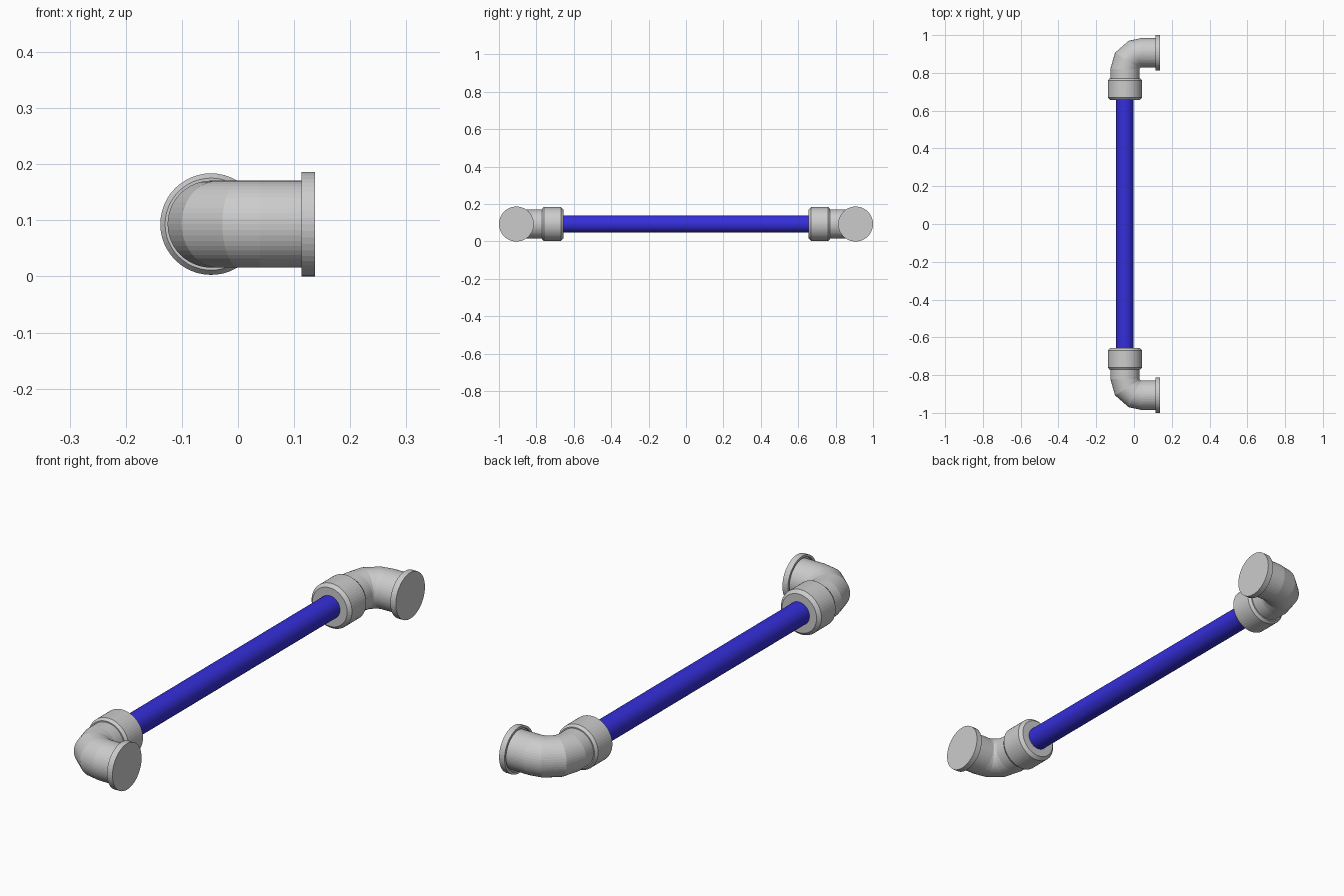
import bpy, bmesh
from math import sin, cos, tau, radians
from mathutils import Vector

if "Cube" in bpy.data.objects:
    bpy.data.objects.remove(bpy.data.objects["Cube"])

SIDES = 48
Z = 0.0933                    # height of the common centre plane
PIPE_X, FLANGE_Y = -0.048, 0.9067
UP = Vector((0, 0, 1))


def sweep(name, rings, mirror=True):
    """Loft circles given as (centre, axis, radius); both ends are capped."""
    bm = bmesh.new()
    loops = []
    for centre, axis, r in rings:
        side = Vector(axis).normalized().cross(UP)
        loops.append([bm.verts.new(Vector(centre) + r * (cos(tau * i / SIDES) * side + sin(tau * i / SIDES) * UP))
                      for i in range(SIDES)])
    for a, b in zip(loops, loops[1:]):
        for i in range(SIDES):
            j = (i + 1) % SIDES
            bm.faces.new((a[i], a[j], b[j], b[i]))
    bm.faces.new(loops[0])
    bm.faces.new(loops[-1])
    bmesh.ops.recalc_face_normals(bm, faces=bm.faces)
    mesh = bpy.data.meshes.new(name)
    bm.to_mesh(mesh)
    bm.free()
    obj = bpy.data.objects.new(name, mesh)
    bpy.context.collection.objects.link(obj)
    if mirror:
        mod = obj.modifiers.new("Mirror", 'MIRROR')
        mod.use_axis = (False, True, False)
    return obj


def along_y(profile):
    return [((PIPE_X, y, Z), (0, 1, 0), r) for y, r in profile]


def along_x(profile):
    return [((x, FLANGE_Y, Z), (1, 0, 0), r) for x, r in profile]


# Blue grab bar
bar = sweep("bar", along_y([(-0.69, 0.046), (0.69, 0.046)]), mirror=False)
blue = bpy.data.materials.new("blue")
blue.diffuse_color = (0.035, 0.028, 0.7, 1)
blue.use_nodes = True
blue.node_tree.nodes["Principled BSDF"].inputs["Base Color"].default_value = blue.diffuse_color
bar.data.materials.append(blue)

# Chamfered collars gripping the bar ends
sweep("collar", along_y([(0.656, 0.078), (0.669, 0.0905), (0.76, 0.0905), (0.771, 0.082)]))

# Elbows with a coarse quarter bend
BEND = 0.087
cx, cy = PIPE_X + BEND, FLANGE_Y - BEND
elbow = along_y([(0.75, 0.0775)])
for deg in (0, 32, 66, 90):
    a = radians(deg)
    elbow.append(((cx - BEND * cos(a), cy + BEND * sin(a), Z), (sin(a), cos(a), 0), 0.0775))
elbow += along_x([(0.126, 0.0775)])
sweep("elbow", elbow)

# Wall flanges with a shallow recess behind the rim
sweep("wall_flange", along_x([(0.122, 0.070), (0.122, 0.084), (0.113, 0.084), (0.113, 0.0933),
                              (0.1375, 0.0933)]))
